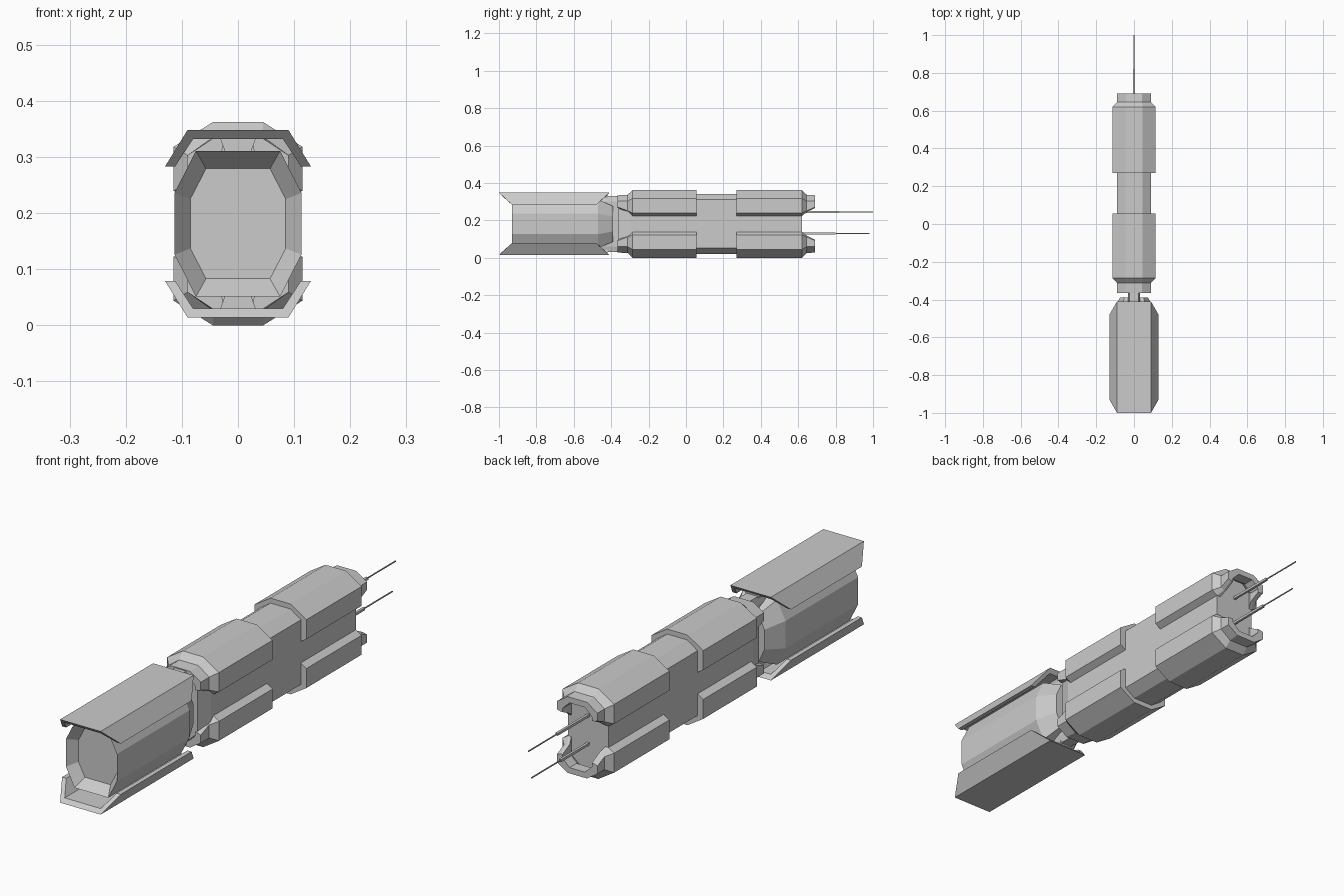
import bpy, bmesh

if "Cube" in bpy.data.objects:
    bpy.data.objects.remove(bpy.data.objects["Cube"])

ZC = 0.181  # mid height; the whole hull is symmetric about it


def loft(name, sections, flip=1):
    """Skin closed (x, z) sections placed at (y, points); z is relative to ZC."""
    bm = bmesh.new()
    rings = []
    for pts in sections:
        rings.append([bm.verts.new((x, y, ZC + flip * z)) for x, y, z in pts])
    n = len(rings[0])
    for a, b in zip(rings, rings[1:]):
        for i in range(n):
            j = (i + 1) % n
            bm.faces.new((a[i], a[j], b[j], b[i]))
    bm.faces.new(rings[0])
    bm.faces.new(rings[-1])
    bmesh.ops.recalc_face_normals(bm, faces=bm.faces)
    mesh = bpy.data.meshes.new(name)
    bm.to_mesh(mesh)
    bm.free()
    ob = bpy.data.objects.new(name, mesh)
    bpy.context.collection.objects.link(ob)
    return ob


def octagon(y, hx, hz, tx, sz):
    """Octagon of half size hx, hz with flat top half width tx and side half height sz."""
    q = [(hx, sz), (tx, hz), (-tx, hz), (-hx, sz)]
    return [(x, y, z) for x, z in q + [(-x, -z) for x, z in q]]


def arch(y, outer, inner):
    """Mirrored C-shaped section from right-hand outer and inner profiles."""
    half = outer + inner
    left_outer = [(-x, z) for x, z in reversed(outer)]
    left_inner = [(-x, z) for x, z in reversed(inner)]
    return [(x, y, z) for x, z in outer + left_outer + left_inner + inner]


# engine pod: recessed nozzle at the front, tapered at the back
loft("engine_pod", [
    octagon(-0.89, 0.085, 0.098, 0.057, 0.044),
    octagon(-0.93, 0.113, 0.13, 0.075, 0.055),
    octagon(-0.47, 0.113, 0.13, 0.075, 0.055),
    octagon(-0.39, 0.075, 0.095, 0.05, 0.04)])

# narrow spine joining engine and hull
loft("neck_spine", [octagon(y, 0.032, 0.149, 0.025, 0.12) for y in (-0.46, -0.28)])

# central hull
loft("hull_core", [
    octagon(-0.36, 0.072, 0.125, 0.035, 0.09),
    octagon(-0.30, 0.09, 0.161, 0.045, 0.13),
    octagon(0.62, 0.09, 0.161, 0.045, 0.13)])

# armour clamp sections: full, narrowed shoulder and tip
full = ([(0.09, 0.043), (0.115, 0.059), (0.115, 0.137), (0.045, 0.181)],
        [(0.04, 0.145), (0.075, 0.115), (0.075, 0.043)])
shoulder = ([(0.075, 0.062), (0.09, 0.07), (0.09, 0.122), (0.043, 0.156)],
            [(0.034, 0.13), (0.065, 0.1), (0.065, 0.062)])
tip = ([(0.075, 0.085), (0.09, 0.09), (0.09, 0.122), (0.043, 0.153)],
       [(0.034, 0.13), (0.065, 0.1), (0.065, 0.085)])
# inner profile runs top to bottom so it must start at the leg on the left side
for sec in (full, shoulder, tip):
    assert len(sec[0]) == 4

for side, s in (("upper", 1), ("lower", -1)):
    for place, stations in (("front", (0.055, -0.285, -0.312, -0.365)),
                            ("rear", (0.27, 0.62, 0.645, 0.69))):
        loft(f"{side}_{place}_clamp",
             [arch(y, o, i) for y, (o, i) in zip(stations, (full, full, shoulder, tip))], s)

    # flared fin plate, its side wings cut back at both ends
    fin = [(0.09, 0, 0.167), (0.13, 0.07, 0.102), (0.112, 0.07, 0.102), (0.08, 0.015, 0.151)]
    ring = fin + [(-x, d, z) for x, d, z in reversed(fin)]
    loft(f"{side}_fin", [[(x, -1 + d, z) for x, d, z in ring],
                         [(x, -0.41 - d, z) for x, d, z in ring]], s)

    # bracket holding the fin to the pod
    loft(f"{side}_fin_bracket", [
        [(x, y, z) for x, z in ((-0.033, 0.155), (0.033, 0.155), (0.02, 0.12), (-0.02, 0.12))]
        for y in (-0.88, -0.42)], s)

    # antenna: thick base and thin whip
    mid = 0.82 if s > 0 else 0.80
    end = 1.0 if s > 0 else 0.98
    z = 0.063 if s > 0 else 0.051
    for part, r, y0, y1 in (("base", 0.005, 0.6, mid), ("whip", 0.002, mid, end)):
        loft(f"{side}_antenna_{part}", [
            [(x, y, z + dz) for x, dz in ((r, r), (-r, r), (-r, -r), (r, -r))]
            for y in (y0, y1)], s)
